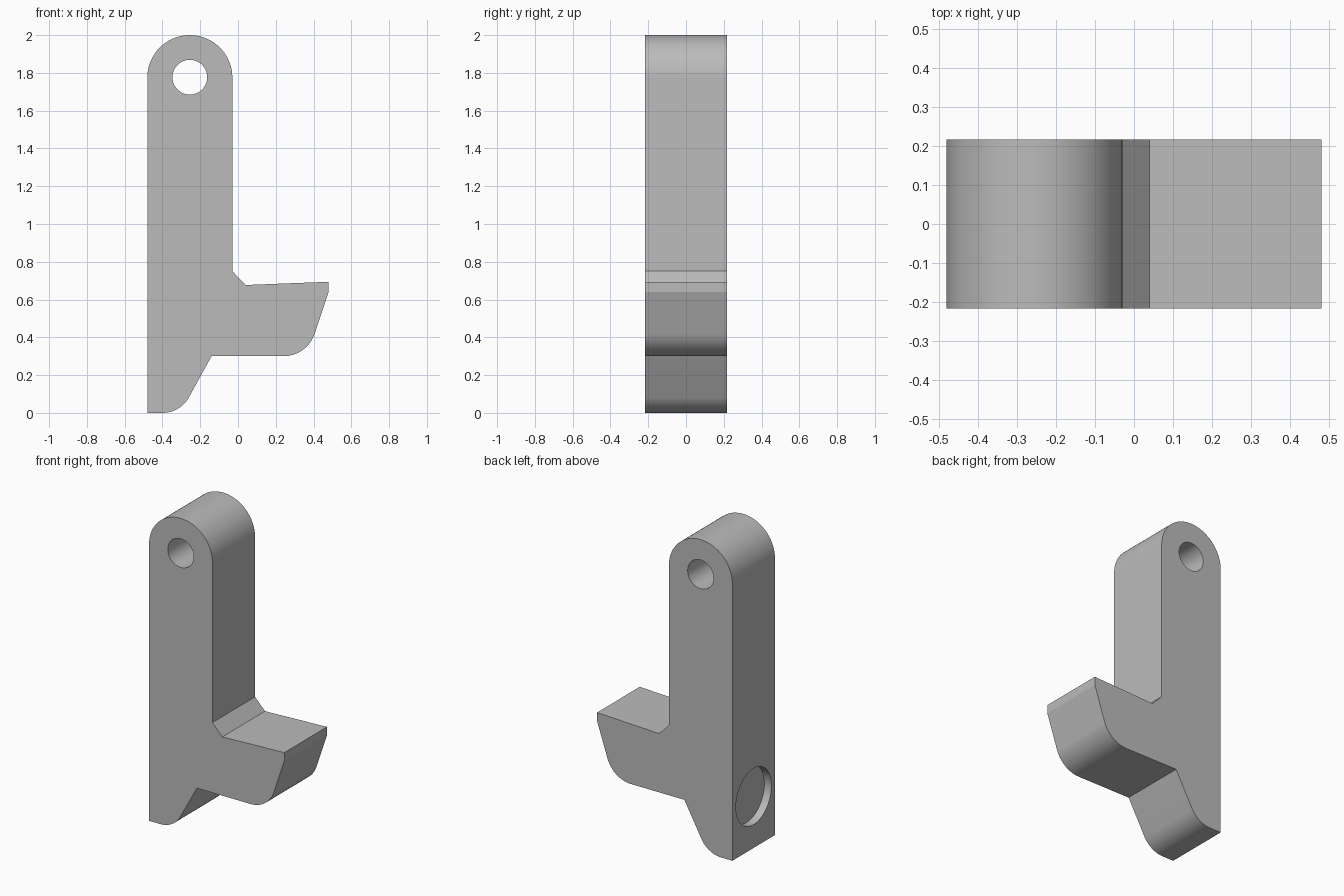
import bpy, bmesh
from math import cos, sin, radians, pi
from mathutils import Matrix

cube = bpy.data.objects.get("Cube")
if cube:
    bpy.data.objects.remove(cube, do_unlink=True)

HALF_DEPTH = 0.216

# Single plain grey
grey = bpy.data.materials.new("plain grey")
grey.use_nodes = True
colour = (0.5, 0.5, 0.5, 1)
grey.diffuse_color = colour
grey.node_tree.nodes["Principled BSDF"].inputs["Base Color"].default_value = colour


def arc(cx, cz, r, start, end, steps):
    """Points on an arc in the xz plane, angles in degrees."""
    angles = [radians(start + (end - start) * i / steps) for i in range(steps + 1)]
    return [(cx + r * cos(a), cz + r * sin(a)) for a in angles]


def add_object(name, bm):
    bmesh.ops.recalc_face_normals(bm, faces=bm.faces)
    mesh = bpy.data.meshes.new(name)
    bm.to_mesh(mesh)
    bm.free()
    mesh.materials.append(grey)
    obj = bpy.data.objects.new(name, mesh)
    bpy.context.collection.objects.link(obj)
    return obj


def cylinder_cutter(name, radius, depth, centre, axis):
    bm = bmesh.new()
    bmesh.ops.create_cone(bm, cap_ends=True, segments=64, radius1=radius, radius2=radius,
                          depth=depth, matrix=Matrix.Translation(centre) @ Matrix.Rotation(pi / 2, 4, axis))
    obj = add_object(name, bm)
    obj.hide_render = True
    obj.hide_set(True)
    return obj


# Bracket outline: rounded shank, hooked arm and curved foot
outline = arc(-0.255, 1.775, 0.225, 180, 0, 48)
outline += [(-0.03, 0.75), (0.04, 0.677), (0.48, 0.694), (0.48, 0.64)]
outline += arc(0.24, 0.475, 0.175, -19, -90, 16)
outline += [(-0.14, 0.30)]
outline += arc(-0.40, 0.16, 0.16, -30, -90, 16)
outline += [(-0.48, 0)]

bm = bmesh.new()
face = bm.faces.new([bm.verts.new((x, -HALF_DEPTH, z)) for x, z in outline])
side = bmesh.ops.extrude_face_region(bm, geom=[face])["geom"]
bmesh.ops.translate(bm, vec=(0, 2 * HALF_DEPTH, 0),
                    verts=[v for v in side if isinstance(v, bmesh.types.BMVert)])
bracket = add_object("hook_bracket", bm)

# Through hole at the top and shallow round pocket low on the flat side
cutters = [
    cylinder_cutter("pivot_hole_cutter", 0.092, 1, (-0.255, 0, 1.777), 'X'),
    cylinder_cutter("magnet_pocket_cutter", 0.18, 0.1, (-0.48, 0, 0.33), 'Y'),
]
bpy.context.view_layer.objects.active = bracket
bracket.select_set(True)
for cutter in cutters:
    mod = bracket.modifiers.new(cutter.name, 'BOOLEAN')
    mod.operation = 'DIFFERENCE'
    mod.solver = 'EXACT'
    mod.object = cutter
    bpy.ops.object.modifier_apply(modifier=mod.name)
for cutter in cutters:
    bpy.data.objects.remove(cutter, do_unlink=True)

bpy.ops.object.shade_smooth_by_angle(angle=radians(15))
